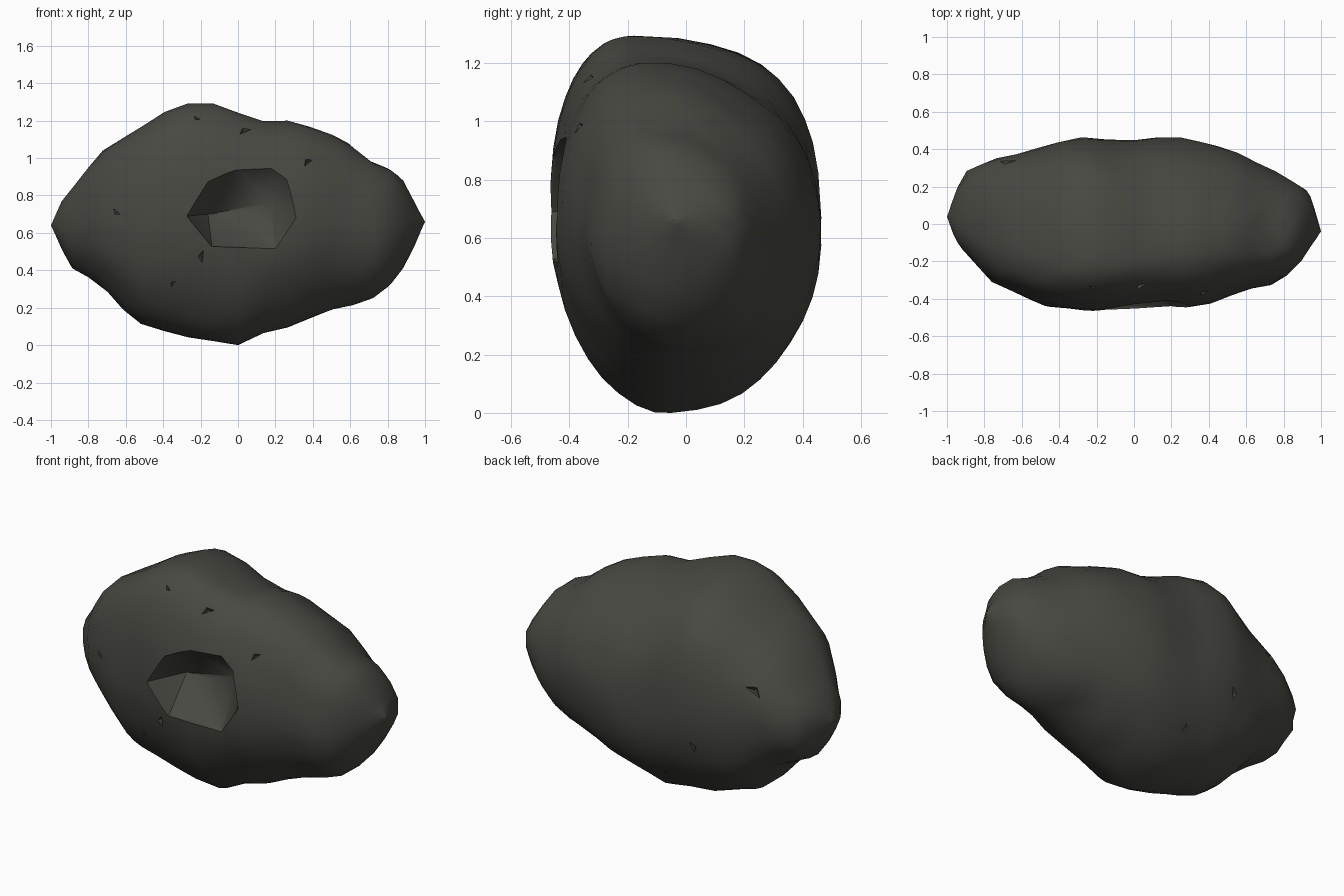
import bpy, bmesh, math, random
from mathutils import Vector, noise

random.seed(4)
if "Cube" in bpy.data.objects:
    bpy.data.objects.remove(bpy.data.objects["Cube"])

# Single stone colour
stone = bpy.data.materials.new("dark stone")
stone.use_nodes = True
COLOUR = (0.066, 0.066, 0.056, 1)
stone.diffuse_color = COLOUR
bsdf = stone.node_tree.nodes["Principled BSDF"]
bsdf.inputs["Base Color"].default_value = COLOUR
bsdf.inputs["Roughness"].default_value = 0.9

# Outline curves along the length: (x, value)
TOP = [(-1, .64), (-.95, .76), (-.74, 1.03), (-.48, 1.19), (-.31, 1.295), (-.1, 1.285),
       (.1, 1.2), (.29, 1.2), (.57, 1.1), (.71, .98), (.86, .92), (1, .66)]
BOTTOM = [(-1, .64), (-.9, .42), (-.74, .33), (-.55, .12), (-.22, .03), (0, 0),
          (.2, .09), (.33, .1), (.43, .17), (.72, .25), (.83, .33), (.91, .45), (1, .66)]
BACK = [(-1, .04), (-.92, .27), (-.78, .34), (-.29, .465), (-.06, .44), (.2, .475),
        (.54, .39), (.78, .27), (.94, .17), (1, -.04)]
FRONT = [(-1, .04), (-.95, -.1), (-.76, -.31), (-.48, -.44), (-.24, -.465), (.2, -.455),
         (.4, -.43), (.6, -.35), (.77, -.32), (.88, -.22), (1, -.04)]
# Fullness of the upper cross-section along the length
FULLNESS = [(-1, 2.1), (-.3, 2.6), (.3, 1.95), (1, 2)]


def sample(curve, x):
    for (x0, v0), (x1, v1) in zip(curve, curve[1:]):
        if x <= x1:
            return v0 + (v1 - v0) * (x - x0) / (x1 - x0)
    return curve[-1][1]


def rock_point(x, y, z):
    """Wrap a unit sphere point onto the rock outlines."""
    x = max(-1, min(1, x))
    top, bottom, back, front = (sample(c, x) for c in (TOP, BOTTOM, BACK, FRONT))
    angle = math.atan2(z, y)
    c, s = math.cos(angle), math.sin(angle)
    half_y, half_z = (back - front) / 2, (top - bottom) / 2
    # The ridge and the keel lie towards the front
    middle = (back + front) / 2 - half_y * (.36 if s > 0 else .1)
    if s > 0:
        power = sample(FULLNESS, x)
    else:
        power = 2.2 if c > 0 else 1.9
    bump = 1 + 0.025 * noise.noise(Vector((x * 4, c * 2, s * 2)))
    reach = back - middle if c > 0 else front - middle
    return Vector((x, middle + bump * reach * abs(c) ** (2 / power),
                   (top + bottom) / 2 + bump * half_z * math.copysign(abs(s) ** (2 / power), s)))


def make_object(name, bm):
    mesh = bpy.data.meshes.new(name)
    bm.to_mesh(mesh)
    bm.free()
    mesh.materials.append(stone)
    obj = bpy.data.objects.new(name, mesh)
    bpy.context.collection.objects.link(obj)
    return obj


# Rock body, resting on the ground
bm = bmesh.new()
bmesh.ops.create_icosphere(bm, subdivisions=4, radius=1)
for v in bm.verts:
    v.co = rock_point(v.co.z, v.co.x, v.co.y)
low = min(v.co.z for v in bm.verts)
bmesh.ops.translate(bm, verts=bm.verts, vec=(0, 0, -low))
bmesh.ops.recalc_face_normals(bm, faces=bm.faces)
rock = make_object("asteroid_body", bm)

# Faceted crater cutter: rim, flared mouth and deep ridge
RIM = [(-.27, .69), (-.14, .53), (.2, .515), (.31, .68), (.27, .9), (.18, .98), (0, .95), (-.16, .87)]
FLOOR = [(-.16, .7), (0, .71), (.17, .76)]
bm = bmesh.new()
for x, z in RIM:
    bm.verts.new((x, -.44, z))
    bm.verts.new((.03 + (x - .03) * 1.15, -.7, .75 + (z - .75) * 1.15))
for x, z in FLOOR:
    bm.verts.new((x, -.25, z))
bmesh.ops.convex_hull(bm, input=bm.verts)
bmesh.ops.delete(bm, geom=[v for v in bm.verts if not v.link_faces], context='VERTS')
bmesh.ops.recalc_face_normals(bm, faces=bm.faces)
cutters = [make_object("crater_cutter", bm)]

# Small angular chips: rough position and size
CHIPS = [((-.2, -.5, .46), .05), ((.4, -.45, 1.02), .045), ((-.67, -.4, .71), .035),
         ((-.36, -.45, .29), .03), ((.04, -.35, 1.16), .05), ((-.22, -.35, 1.22), .03),
         ((-.67, .3, .83), .07), ((-.35, .45, .45), .05), ((-.1, .35, .17), .03),
         ((.72, .35, .46), .04)]
bm = bmesh.new()
for place, size in CHIPS:
    hit, point, normal, index = rock.closest_point_on_mesh(Vector(place))
    turn = normal.to_track_quat('Z', 'Y').to_matrix()
    made = bmesh.ops.create_cone(bm, cap_ends=True, segments=3, radius1=size * .2,
                                 radius2=size, depth=size * .8)["verts"]
    spin = random.uniform(0, math.tau)
    for v in made:
        x, y = v.co.x * 1.4, v.co.y * .6
        flat = Vector((x * math.cos(spin) - y * math.sin(spin),
                       x * math.sin(spin) + y * math.cos(spin), v.co.z))
        v.co = point + turn @ flat
bmesh.ops.recalc_face_normals(bm, faces=bm.faces)
cutters.append(make_object("chip_cutter", bm))

# Carve, then remove the cutters
bpy.ops.object.select_all(action='DESELECT')
bpy.context.view_layer.objects.active = rock
rock.select_set(True)
for cutter in cutters:
    cutter.hide_render = True
    carve = rock.modifiers.new("carve", 'BOOLEAN')
    carve.operation = 'DIFFERENCE'
    carve.solver = 'EXACT'
    carve.object = cutter
    bpy.ops.object.modifier_apply(modifier=carve.name)
    bpy.data.objects.remove(cutter)

bpy.ops.object.shade_smooth_by_angle(angle=math.radians(40))
